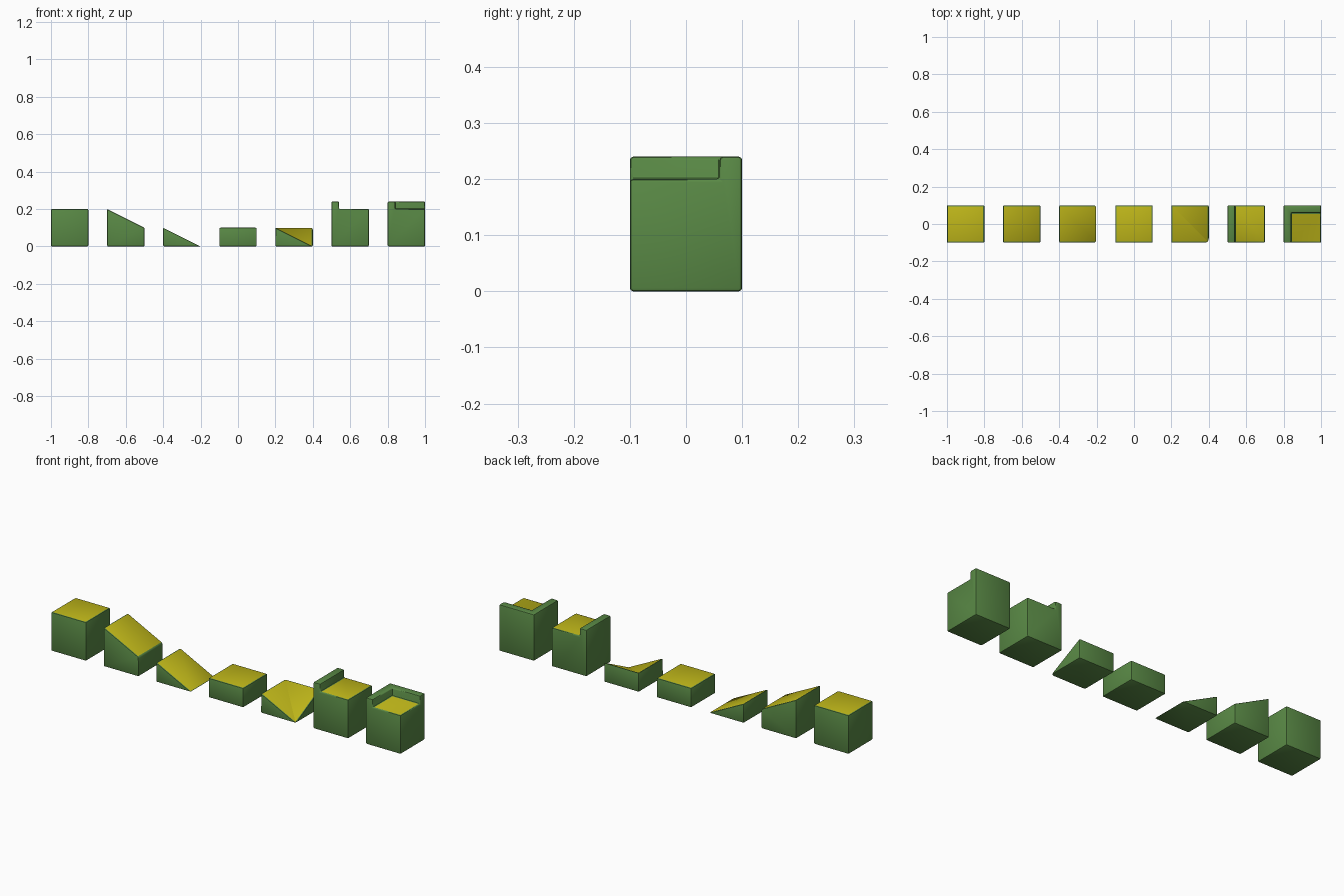
import bpy, bmesh

if "Cube" in bpy.data.objects:
    bpy.data.objects.remove(bpy.data.objects["Cube"])

R = 0.1        # half tile width
BEVEL = 0.006


def material(name, color):
    m = bpy.data.materials.new(name)
    m.diffuse_color = color
    m.use_nodes = True
    m.node_tree.nodes["Principled BSDF"].inputs["Base Color"].default_value = m.diffuse_color
    return m


GREEN = material("side_green", (0.10, 0.25, 0.06, 1))
YELLOW = material("top_yellow", (0.52, 0.47, 0.01, 1))


def tile(name, x, verts, faces, tops):
    """Closed solid with yellow top faces and softened green edges."""
    bm = bmesh.new()
    vs = [bm.verts.new(v) for v in verts]
    fs = [bm.faces.new([vs[i] for i in f]) for f in faces]
    for i in tops:
        fs[i].material_index = 1
    bmesh.ops.recalc_face_normals(bm, faces=bm.faces)
    edges = [e for e in bm.edges if not all(f.material_index for f in e.link_faces)]
    bmesh.ops.bevel(bm, geom=edges, offset=BEVEL, offset_type='OFFSET', segments=2,
                    profile=0.5, affect='EDGES', clamp_overlap=True, material=0)
    me = bpy.data.meshes.new(name)
    bm.to_mesh(me)
    bm.free()
    me.materials.append(GREEN)
    me.materials.append(YELLOW)
    ob = bpy.data.objects.new(name, me)
    ob.location.x = x
    bpy.context.collection.objects.link(ob)


def profile_tile(name, x, profile, top):
    """Extrude an x-z outline across the tile; 'top' is the yellow outline edge."""
    n = len(profile)
    verts = [(px, y, pz) for y in (-R, R) for px, pz in profile]
    faces = [(i, (i + 1) % n, (i + 1) % n + n, i + n) for i in range(n)]
    faces += [tuple(range(n)), tuple(range(n, 2 * n))]
    tile(name, x, verts, faces, [top])


# Flat blocks and ramps
for name, x, left, right in (("full_block", -0.9, 0.2, 0.2), ("upper_ramp", -0.6, 0.2, 0.1),
                             ("half_block", 0.0, 0.1, 0.1)):
    profile_tile(name, x, [(-R, 0), (R, 0), (R, right), (-R, left)], 2)
profile_tile("lower_ramp", -0.3, [(-R, 0), (R, 0), (-R, 0.1)], 1)

# Inner corner ramp: valley runs down to the front right corner
tile("corner_ramp", 0.3,
     [(-R, -R, 0), (R, -R, 0), (R, R, 0), (-R, R, 0), (-R, -R, 0.1), (R, R, 0.1), (-R, R, 0.1)],
     [(0, 1, 2, 3), (0, 1, 4), (1, 2, 5), (2, 3, 6, 5), (3, 0, 4, 6), (4, 1, 6), (1, 5, 6)],
     [5, 6])

# Block with one raised edge
W, F, H = -0.06, 0.2, 0.24
profile_tile("edge_wall_block", 0.6,
             [(-R, 0), (R, 0), (R, F), (W, F), (W, H), (-R, H)], 2)

# Block with raised edges on the left and back
tile("corner_wall_block", 0.9,
     [(-R, -R, 0), (R, -R, 0), (R, R, 0), (-R, R, 0),
      (-R, -R, H), (W, -R, H), (W, -W, H), (R, -W, H), (R, R, H), (-R, R, H),
      (W, -R, F), (R, -R, F), (R, -W, F), (W, -W, F)],
     [(0, 1, 2, 3), (10, 11, 12, 13), (4, 5, 6, 7, 8, 9), (0, 1, 11, 10, 5, 4),
      (1, 2, 8, 7, 12, 11), (2, 3, 9, 8), (3, 0, 4, 9), (10, 13, 6, 5), (13, 12, 7, 6)],
     [1])

# Smooth the rounded edges while keeping faces flat
for ob in bpy.context.collection.objects:
    ob.select_set(True)
    bpy.context.view_layer.objects.active = ob
bpy.ops.object.shade_smooth_by_angle(angle=0.6)
